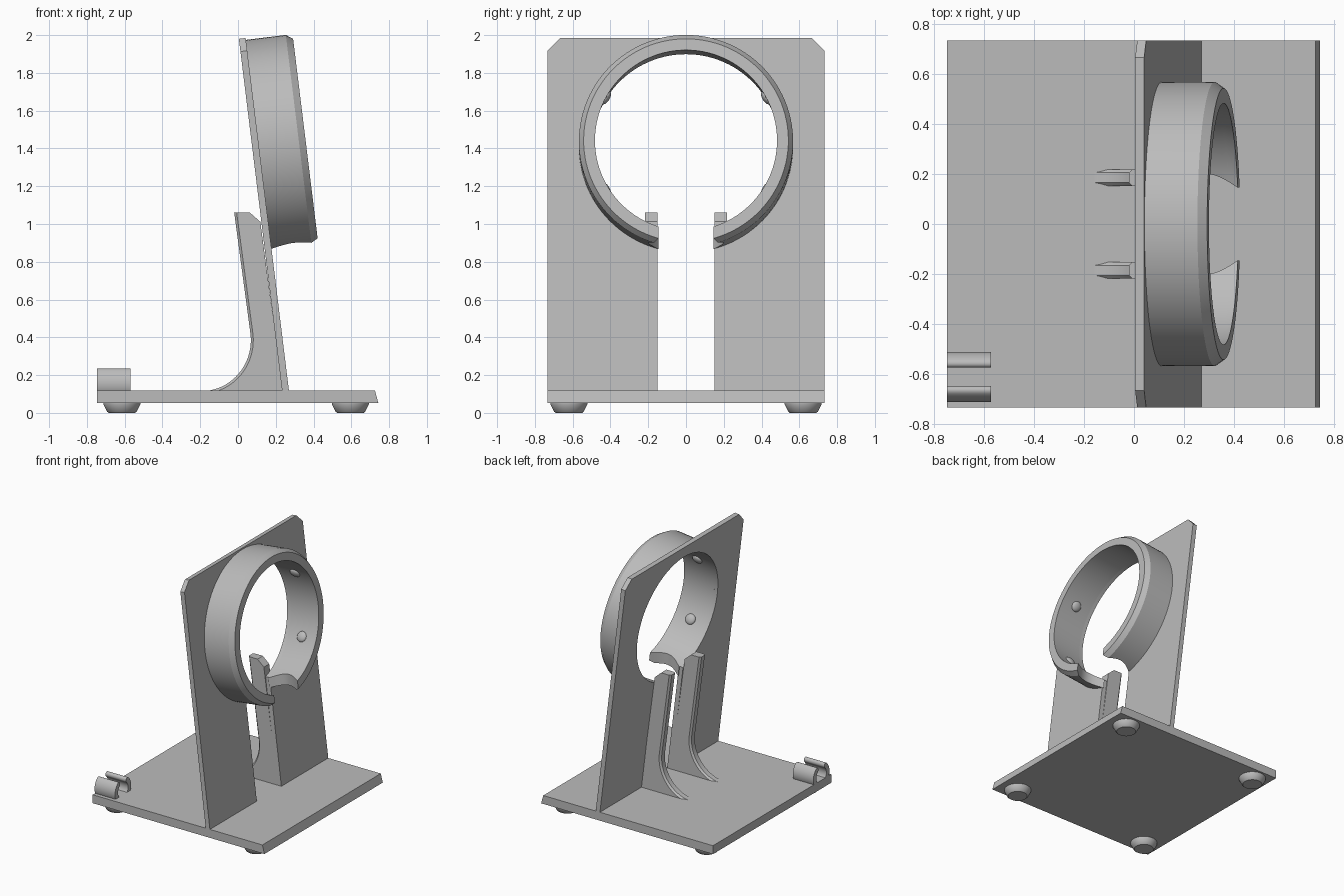
import bpy, bmesh
from math import sin, cos, asin, pi, radians
from mathutils import Vector

if "Cube" in bpy.data.objects:
    bpy.data.objects.remove(bpy.data.objects["Cube"])

GREY = (0.5, 0.5, 0.5, 1)
mat = bpy.data.materials.new("plain_grey")
mat.use_nodes = True
mat.diffuse_color = GREY
mat.node_tree.nodes["Principled BSDF"].inputs["Base Color"].default_value = GREY

TILT = radians(7)
CENTRE = 1.388          # ring centre, measured up the leaning plate


def lean(y, v, d):
    """Point y across, v up and d out of the leaning plate."""
    return Vector((d * cos(TILT) - v * sin(TILT), y, d * sin(TILT) + v * cos(TILT)))


def finish(name, bm, smooth=True):
    bmesh.ops.recalc_face_normals(bm, faces=bm.faces)
    mesh = bpy.data.meshes.new(name)
    bm.to_mesh(mesh)
    bm.free()
    ob = bpy.data.objects.new(name, mesh)
    bpy.context.collection.objects.link(ob)
    mesh.materials.append(mat)
    if smooth:
        bpy.ops.object.select_all(action='DESELECT')
        ob.select_set(True)
        bpy.context.view_layer.objects.active = ob
        bpy.ops.object.shade_smooth_by_angle(angle=radians(30))
    return ob


def prism(name, pts, place, lo, hi, smooth=True):
    """Extrude a 2D outline between lo and hi; place maps (a, b, depth) to space."""
    bm = bmesh.new()
    low = [bm.verts.new(place(a, b, lo)) for a, b in pts]
    high = [bm.verts.new(place(a, b, hi)) for a, b in pts]
    bm.faces.new(low)
    bm.faces.new(high)
    for i in range(len(pts)):
        j = (i + 1) % len(pts)
        bm.faces.new((low[i], low[j], high[j], high[i]))
    return finish(name, bm, smooth)


def side(x, z, y):
    return Vector((x, y, z))


def across(y, z, x):
    return Vector((x, y, z))


# Base plate with a sloped edge
prism("base_plate", [(-0.747, 0.052), (0.743, 0.052), (0.725, 0.118), (-0.747, 0.118)],
      side, -0.733, 0.733, False)

# Four tapered feet
for fx, fx_name in ((-0.615, "rear"), (0.595, "front")):
    for s, s_name in ((-1, "right"), (1, "left")):
        bm = bmesh.new()
        rings = []
        for r, z in ((0.098, 0.055), (0.098, 0.045), (0.078, 0.006), (0.07, 0)):
            rings.append([bm.verts.new((fx + r * cos(k * pi / 24), s * 0.62 + r * sin(k * pi / 24), z))
                          for k in range(48)])
        for a, b in zip(rings, rings[1:]):
            for k in range(48):
                n = (k + 1) % 48
                bm.faces.new((a[k], a[n], b[n], b[k]))
        bm.faces.new(rings[0])
        bm.faces.new(rings[-1])
        finish(f"{fx_name}_{s_name}_foot", bm)

# Leaning plate with a keyhole opening
HOLE, SLOT = 0.495, 0.152
a0 = asin(SLOT / HOLE)
outline = [(-SLOT, 0.07), (-0.733, 0.07), (-0.733, 1.897), (-0.665, 1.965),
           (0.665, 1.965), (0.733, 1.897), (0.733, 0.07), (SLOT, 0.07)]
for k in range(97):
    t = a0 + (2 * pi - 2 * a0) * k / 96
    outline.append((HOLE * sin(t), CENTRE - HOLE * cos(t)))
prism("leaning_plate", outline, lean, 0.246, 0.282)

# Open ring with hollowed ends and a chamfered front edge
BACK, FRONT, STEPS, COLS = 0.275, 0.531, 12, 96
bm = bmesh.new()
rows = []
depths = [BACK + (FRONT - 0.036 - BACK) * k / STEPS for k in range(STEPS + 1)] + [FRONT]


def ring_row(r, d):
    gap = 0.145 + 0.055 * sin(pi * (d - BACK) / (FRONT - BACK))
    start = asin(gap / r)
    row = []
    for k in range(COLS + 1):
        t = start + (2 * pi - 2 * start) * k / COLS
        row.append(bm.verts.new(lean(r * sin(t), CENTRE - r * cos(t), d)))
    return row


outer = [ring_row(0.567 if d < FRONT else 0.542, d) for d in depths]
inner = [ring_row(HOLE - 0.013 * (d - BACK) / (FRONT - BACK), d) for d in depths]
loop = outer + inner[::-1]
for i, row in enumerate(loop):
    nxt = loop[(i + 1) % len(loop)]
    for k in range(COLS):
        bm.faces.new((row[k], row[k + 1], nxt[k + 1], nxt[k]))
for i in range(len(depths) - 1):
    for k in (0, COLS):
        bm.faces.new((outer[i][k], outer[i + 1][k], inner[i + 1][k], inner[i][k]))
finish("holder_ring", bm)

# Four grip bumps inside the ring
for i, deg in enumerate((30, 150, 210, 330)):
    a = radians(deg)
    bm = bmesh.new()
    bmesh.ops.create_uvsphere(bm, u_segments=24, v_segments=12, radius=0.04)
    for v in bm.verts:
        p = v.co.copy()
        rad = 0.489 + p.z * 0.5
        v.co = lean(rad * cos(a) - p.x * sin(a), CENTRE + rad * sin(a) + p.x * cos(a), 0.4 + p.y)
    finish(f"grip_bump_{i + 1}", bm)

# Pair of curved braces behind the plate
brace = [(0.24, 0.1), (0.118, 1.012), (0.063, 1.06), (-0.02, 1.06)]
for k in range(21):
    t = radians(7 - 97 * k / 20)
    brace.append((-0.195 + 0.263 * cos(t), 0.385 + 0.27 * sin(t)))
brace.append((-0.195, 0.1))
for s, s_name in ((-1, "right"), (1, "left")):
    ob = prism(f"{s_name}_brace", brace, side, s * 0.185 - 0.033, s * 0.185 + 0.033)
    # chamfer the rear edges only
    bm = bmesh.new()
    bm.from_mesh(ob.data)
    rear = [e for e in bm.edges if abs(e.verts[0].co.y - e.verts[1].co.y) < 1e-4
            and all(v.co.x < 0.07 and 0.11 < v.co.z for v in e.verts)
            and sum(v.co.z for v in e.verts) < 2.1]
    bmesh.ops.bevel(bm, geom=rear, offset=0.013, segments=1, affect='EDGES')
    bm.to_mesh(ob.data)
    bm.free()

# Cable clip: a C-shaped tube with rounded lips
clip = []
R_OUT, R_IN, HALF = 0.1, 0.062, radians(42)
MID, LIP = (R_OUT + R_IN) / 2, (R_OUT - R_IN) / 2


def clip_point(r, t):
    return (-0.61 + r * sin(t), 0.155 + r * cos(t))


for k in range(41):
    clip.append(clip_point(R_OUT, HALF + (2 * pi - 2 * HALF) * k / 40))
for end, flip in ((2 * pi - HALF, 1), (HALF, -1)):
    for k in range(1, 8):
        q = pi * k / 8
        r = MID + flip * LIP * cos(q)
        clip.append(clip_point(r, end + flip * LIP * sin(q) / MID))
    if flip == 1:
        for k in range(41):
            clip.append(clip_point(R_IN, end - (2 * pi - 2 * HALF) * k / 40))
prism("cable_clip", clip, across, -0.747, -0.57)
